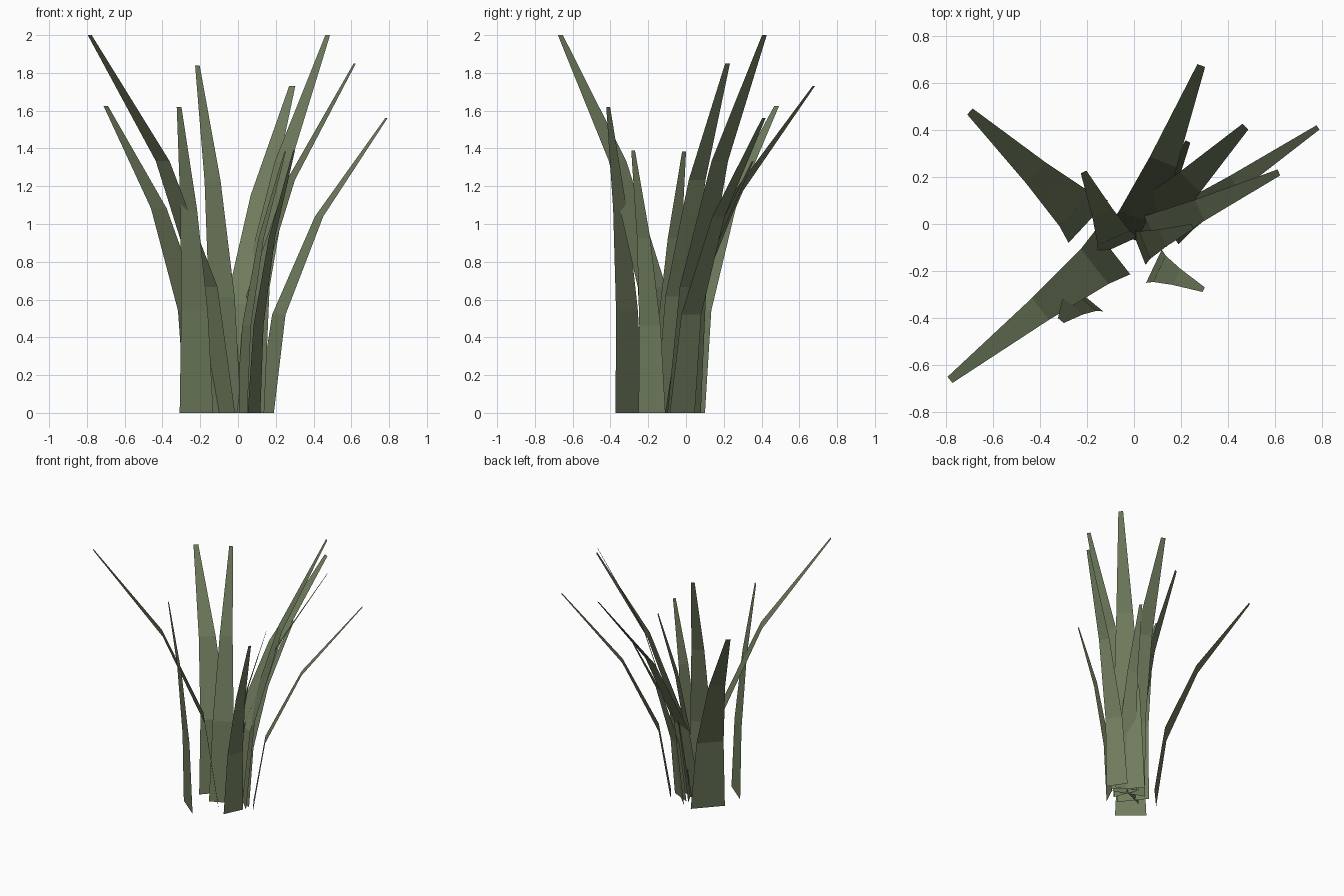
import bpy
import bmesh
from mathutils import Vector

if "Cube" in bpy.data.objects:
    bpy.data.objects.remove(bpy.data.objects["Cube"])

mat = bpy.data.materials.new("grass_green")
mat.diffuse_color = (0.16, 0.20, 0.11, 1)
mat.use_nodes = True
mat.node_tree.nodes["Principled BSDF"].inputs["Base Color"].default_value = mat.diffuse_color

# Each blade: base x, base y, tip x, tip y, height, base width
BLADES = [
    (-0.09, -0.12, -0.785, -0.665, 2.00, 0.24),
    (-0.195, 0.01, -0.70, 0.48, 1.625, 0.247),
    (-0.22, -0.30, -0.312, -0.412, 1.62, 0.23),
    (-0.07, -0.095, -0.215, 0.222, 1.84, 0.19),
    (-0.005, -0.065, 0.287, 0.676, 1.73, 0.25),
    (0.05, -0.01, 0.475, 0.415, 2.00, 0.25),
    (0.01, -0.07, 0.618, 0.22, 1.85, 0.20),
    (0.145, -0.02, 0.785, 0.412, 1.56, 0.16),
    (0.085, -0.18, 0.297, -0.28, 1.39, 0.157),
    (0.06, -0.02, 0.23, 0.352, 1.33, 0.16),
    (0.02, -0.10, 0.25, -0.01, 1.385, 0.16),
]
SEGMENTS = 3


def grass_blade(name, bx, by, tx, ty, height, width):
    """Flat tapering strip that curves outward with the square of its height."""
    base = Vector((bx, by, 0))
    lean = Vector((tx - bx, ty - by, 0))
    side = Vector((-lean.y, lean.x, 0)).normalized()
    bm = bmesh.new()
    previous = None
    for i in range(SEGMENTS + 1):
        t = i / SEGMENTS
        centre = base + lean * t * t + Vector((0, 0, height * t))
        half = side * width / 2 * (1 - 0.86 * t ** 1.3)
        row = [bm.verts.new(centre - half), bm.verts.new(centre + half)]
        if previous:
            bm.faces.new((previous[0], previous[1], row[1], row[0]))
        previous = row
    mesh = bpy.data.meshes.new(name)
    bm.to_mesh(mesh)
    bm.free()
    mesh.materials.append(mat)
    bpy.context.collection.objects.link(bpy.data.objects.new(name, mesh))


# Tuft of blades
for n, blade in enumerate(BLADES, 1):
    grass_blade(f"grass_blade_{n}", *blade)
